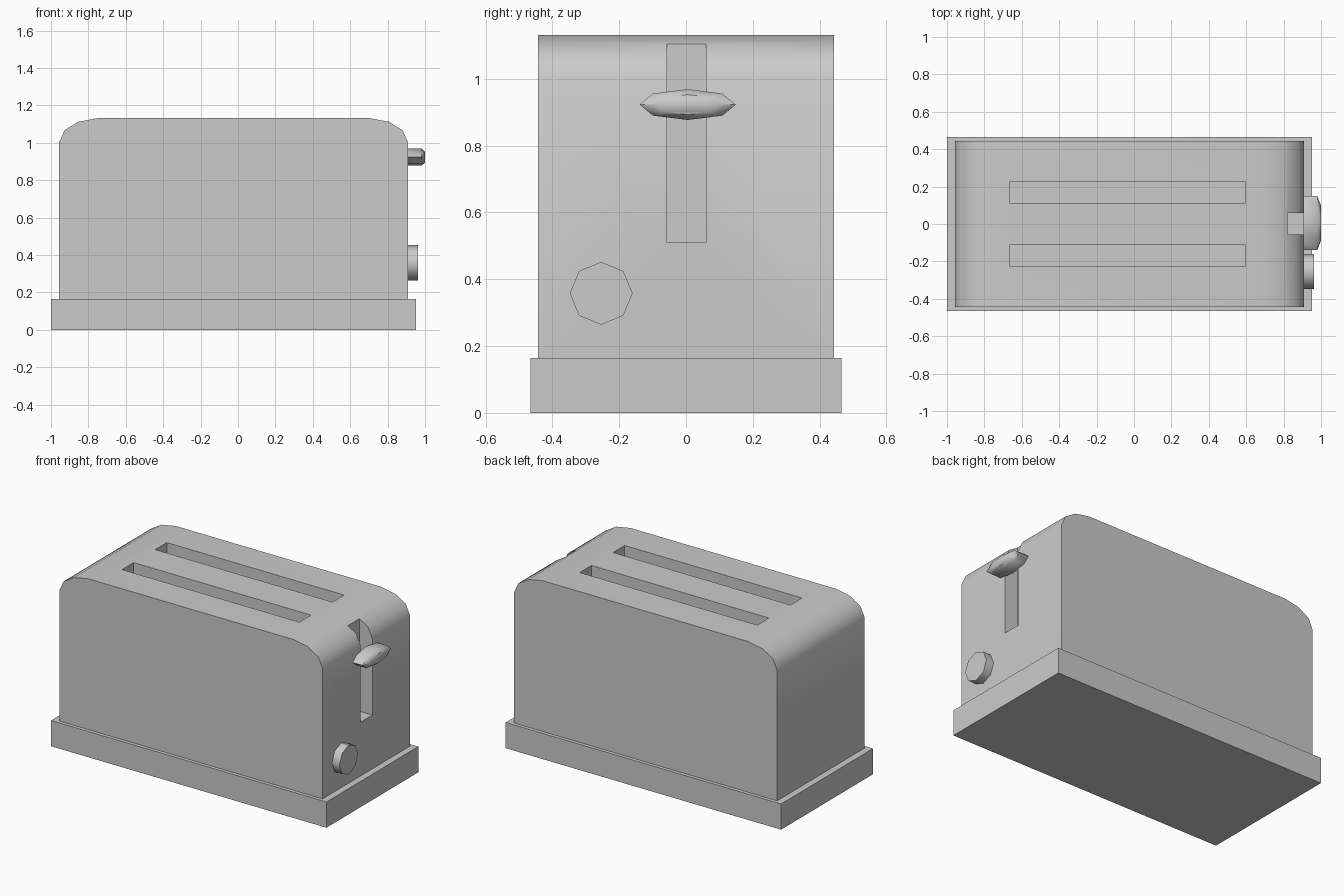
import bpy, bmesh, math
from mathutils import Vector

if "Cube" in bpy.data.objects:
    bpy.data.objects.remove(bpy.data.objects["Cube"])


def make_object(name, bm):
    bmesh.ops.recalc_face_normals(bm, faces=bm.faces)
    mesh = bpy.data.meshes.new(name)
    bm.to_mesh(mesh)
    bm.free()
    obj = bpy.data.objects.new(name, mesh)
    bpy.context.collection.objects.link(obj)
    return obj


def box(name, lo, hi):
    bm = bmesh.new()
    bmesh.ops.create_cube(bm, size=1)
    for v in bm.verts:
        v.co = Vector([(a + b) / 2 + c * (b - a) for a, b, c in zip(lo, hi, v.co)])
    return make_object(name, bm)


def loft(name, rings):
    """Skin equal-length rings of points and cap both ends."""
    bm = bmesh.new()
    loops = [[bm.verts.new(p) for p in ring] for ring in rings]
    n = len(loops[0])
    for a, b in zip(loops, loops[1:]):
        for i in range(n):
            j = (i + 1) % n
            bm.faces.new((a[i], a[j], b[j], b[i]))
    bm.faces.new(loops[0])
    bm.faces.new(loops[-1])
    return make_object(name, bm)


def smooth(obj, degrees):
    bpy.ops.object.select_all(action='DESELECT')
    obj.select_set(True)
    bpy.context.view_layer.objects.active = obj
    bpy.ops.object.shade_smooth_by_angle(angle=math.radians(degrees))


def cut(obj, cutter):
    mod = obj.modifiers.new("cut", 'BOOLEAN')
    mod.operation = 'DIFFERENCE'
    mod.solver = 'EXACT'
    mod.object = cutter
    cutter.hide_render = True
    bpy.context.view_layer.objects.active = obj
    bpy.ops.object.modifier_apply(modifier=mod.name)
    bpy.data.objects.remove(cutter, do_unlink=True)


# Plinth
box("base", (-1, -0.465, 0), (0.953, 0.465, 0.165))

# Body: side profile with rounded upper corners, extruded front to back
mid, half, top = -0.0235, 0.9335, 1.131
corner = [(0, 0.131), (0.03, 0.064), (0.103, 0.019), (0.205, 0)]
right = [(mid + half, 0.165)] + [(mid + half - dx, top - dz) for dx, dz in corner]
profile = right + [(2 * mid - x, z) for x, z in reversed(right)]
body = loft("body", [[(x, y, z) for x, z in profile] for y in (-0.443, 0.443)])

# Bread slots and the lever track
for s in (-1, 1):
    ys = sorted((s * 0.109, s * 0.227))
    cut(body, box("bread_slot_cutter", (-0.664, ys[0], 0.45), (0.594, ys[1], 1.3)))
cut(body, box("track_cutter", (0.82, -0.057, 0.51), (1.1, 0.06, 1.3)))
smooth(body, 42)

# Push-down lever: flattened octagon with a domed end
outline = [(0.144, 0), (0.104, 0.033), (0, 0.046), (-0.104, 0.033),
           (-0.144, 0), (-0.104, -0.033), (0, -0.046), (0.104, -0.033)]
lever = loft("lever", [[(x, 0.005 + y * k, 0.923 + z * k) for y, z in outline]
                       for x, k in ((0.905, 1), (0.98, 1), (1.0, 0.65))])
smooth(lever, 40)

# Browning knob: eight-sided disc
octagon = [(math.cos(i * math.pi / 4), math.sin(i * math.pi / 4)) for i in range(8)]
knob = loft("knob", [[(x, -0.254 + 0.094 * c, 0.358 + 0.094 * s) for c, s in octagon]
                     for x in (0.905, 0.963)])
smooth(knob, 50)
